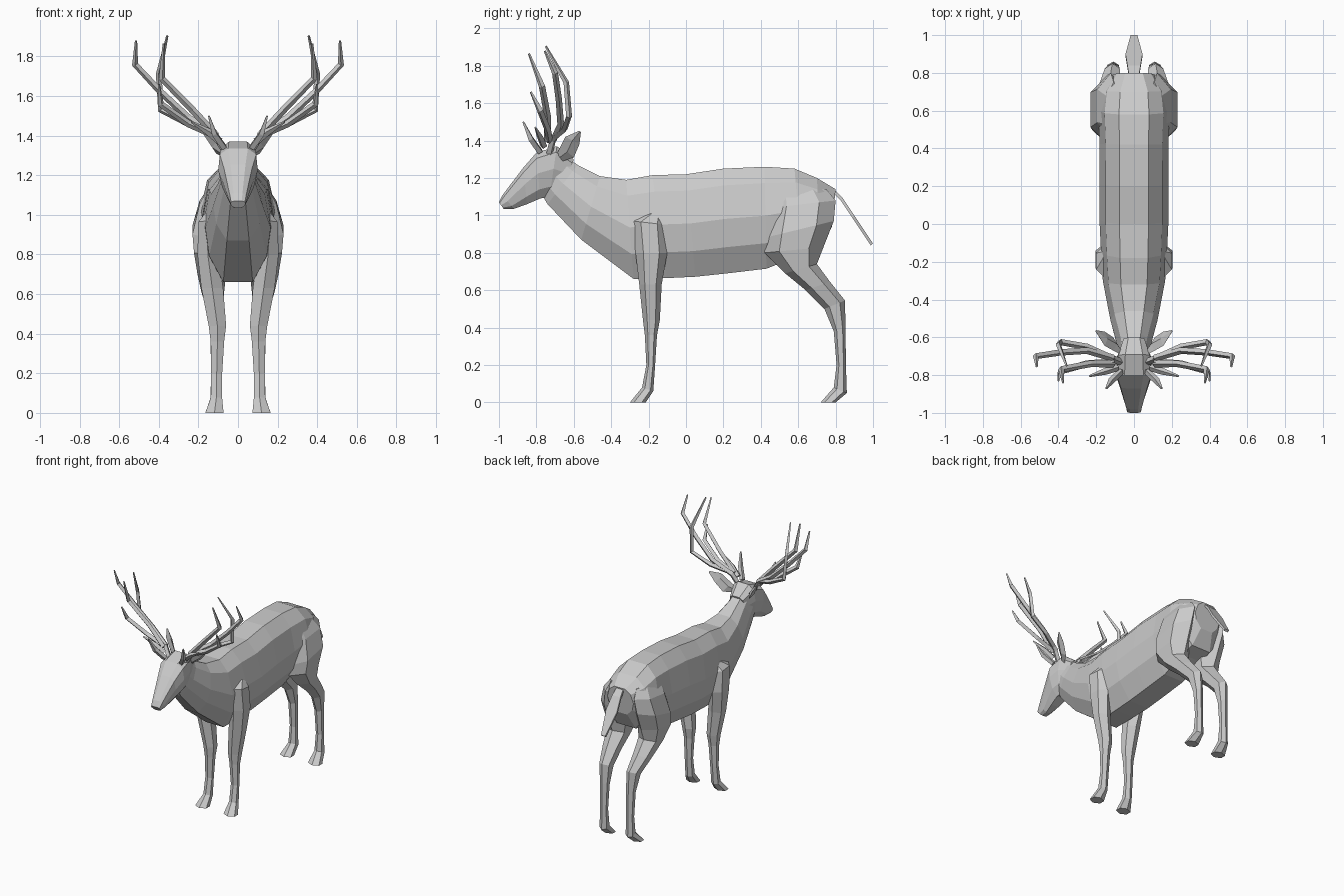
import bpy, bmesh, math
from mathutils import Vector

hide = bpy.data.materials.new("warm_grey")
hide.diffuse_color = (0.6, 0.6, 0.6, 1)


def finish(ob, mirror=False):
    ob.data.materials.append(hide)
    bpy.context.collection.objects.link(ob)
    if mirror:
        ob.modifiers.new("mirror", 'MIRROR').use_mirror_merge = False
    return ob


def loft(name, rings, mirror=False):
    """Skin a row of equal-sized point rings and cap both ends."""
    bm = bmesh.new()
    loops = [[bm.verts.new(p) for p in r] for r in rings]
    n = len(loops[0])
    for a, b in zip(loops, loops[1:]):
        for i in range(n):
            j = (i + 1) % n
            bm.faces.new((a[i], a[j], b[j], b[i]))
    bm.faces.new(loops[0])
    bm.faces.new(loops[-1])
    bmesh.ops.recalc_face_normals(bm, faces=bm.faces)
    me = bpy.data.meshes.new(name)
    bm.to_mesh(me)
    bm.free()
    return finish(bpy.data.objects.new(name, me), mirror)


def section(ty, tz, by, bz, w, prof):
    """Symmetric ring between a top and a bottom point; prof = (width, depth)."""
    top, bot = Vector((0, ty, tz)), Vector((0, by, bz))
    half = [top.lerp(bot, t) + Vector((w * k, 0, 0)) for k, t in prof]
    return half + [Vector((-p.x, p.y, p.z)) for p in reversed(half)]


def limb_ring(fy, fz, by, bz, x0, x1, sides=6):
    """Limb ring between a front and a back point, x0 inside to x1 outside."""
    f, b = Vector((0, fy, fz)), Vector((0, by, bz))
    pts = []
    for i in range(sides):
        a = 2 * math.pi * i / sides
        p = f.lerp(b, (1 - math.cos(a)) / 2)
        p.x = (x0 + x1) / 2 + (x1 - x0) / 2 * max(-1, min(1, math.sin(a) * 1.155))
        pts.append(p)
    return pts


# Torso and neck
BODY = [(0.42, 0), (0.82, 0.16), (1, 0.48), (0.88, 0.75), (0.45, 1)]
loft("torso", [section(*r, BODY) for r in [
    (-0.66, 1.33, -0.77, 1.11, 0.075),
    (-0.58, 1.27, -0.74, 1.06, 0.085),
    (-0.46, 1.21, -0.56, 0.87, 0.125),
    (-0.32, 1.19, -0.28, 0.66, 0.165),
    (-0.18, 1.215, -0.10, 0.665, 0.175),
    (0.00, 1.22, 0.05, 0.672, 0.183),
    (0.20, 1.25, 0.22, 0.69, 0.183),
    (0.42, 1.26, 0.43, 0.715, 0.182),
    (0.58, 1.25, 0.62, 0.79, 0.19),
    (0.70, 1.20, 0.72, 0.82, 0.175),
    (0.80, 1.14, 0.78, 0.94, 0.11)]])

# Head and muzzle
HEAD = [(0.5, 0), (0.92, 0.12), (1, 0.45), (0.8, 0.8), (0.4, 1)]
loft("head", [section(*r, HEAD) for r in [
    (-0.60, 1.30, -0.66, 1.13, 0.06),
    (-0.69, 1.37, -0.73, 1.10, 0.092),
    (-0.80, 1.335, -0.78, 1.09, 0.10),
    (-0.87, 1.255, -0.85, 1.06, 0.076),
    (-0.98, 1.11, -0.92, 1.035, 0.045),
    (-1.00, 1.07, -0.975, 1.035, 0.038)]])

# Ears: thin leaf shapes angled up, outward and back
loft("ears", [limb_ring(*r, 4) for r in [
    (-0.69, 1.33, -0.66, 1.29, 0.06, 0.085),
    (-0.67, 1.37, -0.60, 1.31, 0.09, 0.13),
    (-0.645, 1.42, -0.57, 1.38, 0.14, 0.17),
    (-0.572, 1.452, -0.562, 1.445, 0.195, 0.205)]], True)

# Front legs with hooves
loft("front_legs", [limb_ring(*r) for r in [
    (-0.20, 1.02, -0.13, 0.98, 0.11, 0.165),
    (-0.285, 0.97, -0.11, 0.95, 0.11, 0.20),
    (-0.27, 0.80, -0.10, 0.80, 0.10, 0.205),
    (-0.25, 0.63, -0.13, 0.63, 0.075, 0.185),
    (-0.23, 0.44, -0.14, 0.44, 0.06, 0.148),
    (-0.22, 0.36, -0.155, 0.36, 0.07, 0.138),
    (-0.212, 0.20, -0.165, 0.20, 0.08, 0.135),
    (-0.235, 0.08, -0.175, 0.06, 0.08, 0.138),
    (-0.30, 0.0, -0.215, 0.0, 0.073, 0.165)]], True)

# Hind legs from haunch to hoof
loft("hind_legs", [limb_ring(*r) for r in [
    (0.46, 1.15, 0.75, 1.14, 0.07, 0.145),
    (0.45, 1.04, 0.80, 1.08, 0.05, 0.195),
    (0.42, 0.88, 0.79, 0.97, 0.05, 0.23),
    (0.42, 0.80, 0.735, 0.83, 0.05, 0.222),
    (0.53, 0.69, 0.70, 0.74, 0.06, 0.205),
    (0.64, 0.60, 0.77, 0.645, 0.07, 0.185),
    (0.74, 0.50, 0.85, 0.545, 0.075, 0.155),
    (0.79, 0.38, 0.853, 0.40, 0.08, 0.14),
    (0.805, 0.20, 0.855, 0.20, 0.085, 0.135),
    (0.79, 0.08, 0.86, 0.05, 0.08, 0.14),
    (0.72, 0.0, 0.80, 0.0, 0.073, 0.165)]], True)

# Flat tail
loft("tail", [[(-w, y, z), (w, y, z), (w, y - 0.012, z - 0.01), (-w, y - 0.012, z - 0.01)]
              for y, z, w in [(0.78, 1.15, 0.025), (0.84, 1.09, 0.035),
                              (0.90, 1.00, 0.045), (1.0, 0.85, 0.018)]])

# Antlers: tapering four-sided beams and tines
TINES = [
    [(0.07, -0.73, 1.33), (0.12, -0.71, 1.41), (0.25, -0.65, 1.46),
     (0.39, -0.625, 1.53), (0.40, -0.64, 1.71), (0.357, -0.75, 1.905)],
    [(0.11, -0.71, 1.40), (0.25, -0.67, 1.49), (0.39, -0.68, 1.62),
     (0.52, -0.70, 1.76), (0.515, -0.755, 1.88)],
    [(0.11, -0.74, 1.40), (0.23, -0.74, 1.53), (0.385, -0.77, 1.69), (0.375, -0.84, 1.865)],
    [(0.11, -0.73, 1.40), (0.25, -0.74, 1.46), (0.39, -0.78, 1.56), (0.40, -0.83, 1.66)],
    [(0.07, -0.78, 1.34), (0.12, -0.83, 1.41), (0.147, -0.87, 1.50)],
    [(0.09, -0.76, 1.37), (0.15, -0.78, 1.42), (0.235, -0.805, 1.47)],
]
cu = bpy.data.curves.new("antlers", 'CURVE')
cu.dimensions = '3D'
cu.bevel_depth = 0.019
cu.bevel_resolution = 0
cu.use_fill_caps = True
for pts in TINES:
    sp = cu.splines.new('POLY')
    sp.use_smooth = False
    sp.points.add(len(pts) - 1)
    for i, (pt, co) in enumerate(zip(sp.points, pts)):
        pt.co = (*co, 1)
        pt.radius = 0.3 if i == len(pts) - 1 else 1.0 - 0.05 * i
finish(bpy.data.objects.new("antlers", cu), True)
